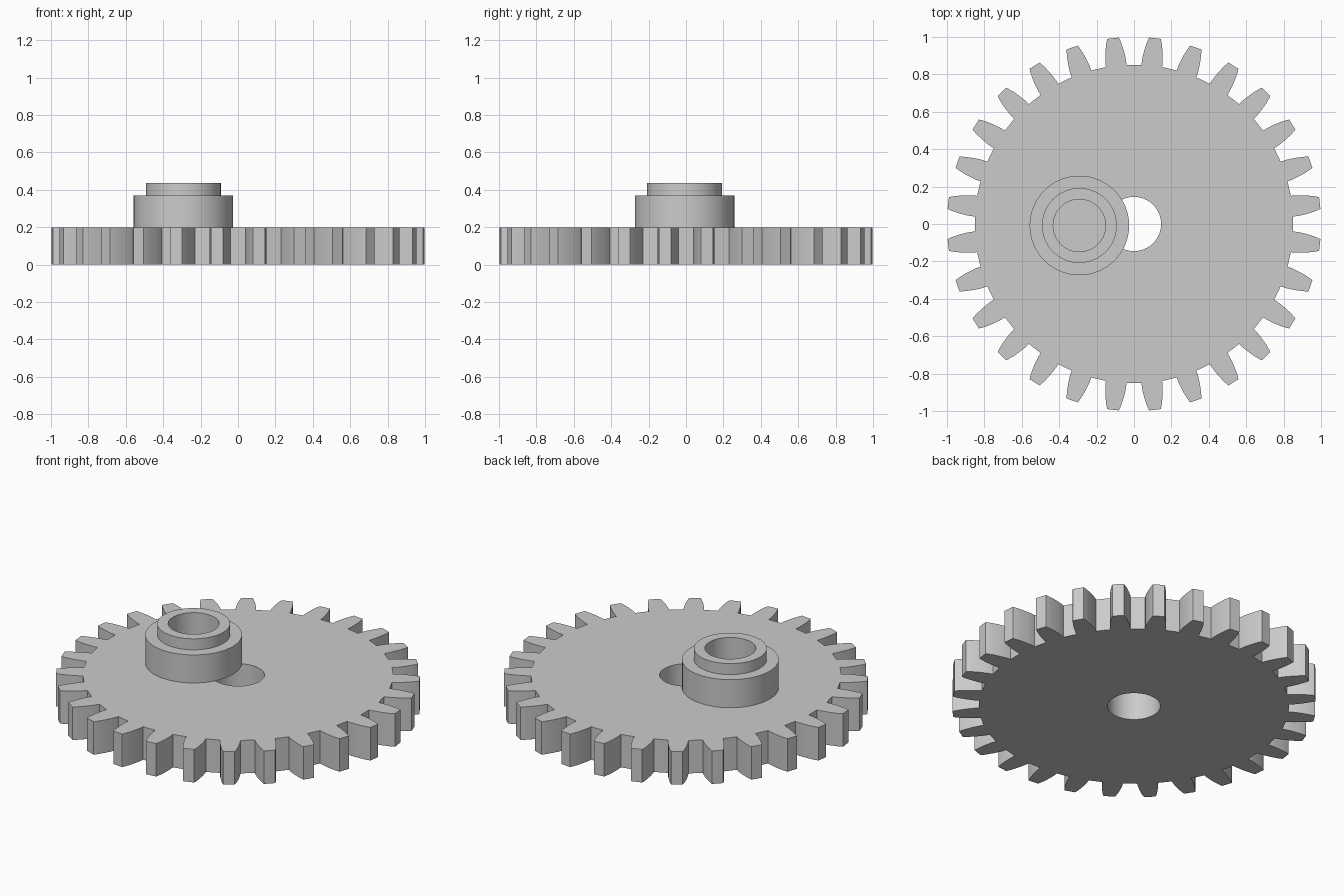
import bpy, bmesh, math

if "Cube" in bpy.data.objects:
    bpy.data.objects.remove(bpy.data.objects["Cube"])

TEETH = 28
THICK = 0.20
HOLE_R = 0.145
BOSS_X, BOSS_Y = -0.292, -0.008
# half profile of one tooth: (radius, half angle in degrees)
FLANK = [(0.852, 3.72), (0.875, 3.65), (0.90, 3.4), (0.93, 3.02),
         (0.96, 2.58), (0.985, 2.15), (1.0, 1.8)]

grey = bpy.data.materials.new("plain_grey")
grey.diffuse_color = (0.6, 0.6, 0.6, 1)
grey.use_nodes = True
grey.node_tree.nodes["Principled BSDF"].inputs["Base Color"].default_value = grey.diffuse_color


def finish(name, bm):
    bmesh.ops.recalc_face_normals(bm, faces=bm.faces)
    mesh = bpy.data.meshes.new(name)
    bm.to_mesh(mesh)
    bm.free()
    mesh.materials.append(grey)
    ob = bpy.data.objects.new(name, mesh)
    bpy.context.collection.objects.link(ob)
    bpy.ops.object.select_all(action='DESELECT')
    ob.select_set(True)
    bpy.context.view_layer.objects.active = ob
    bpy.ops.object.shade_smooth_by_angle(angle=math.radians(25))
    return ob


def polar(r, deg, z):
    a = math.radians(deg)
    return (r * math.cos(a), r * math.sin(a), z)


# gear wheel: flat plate with a centre hole, extruded upward
bm = bmesh.new()
step = 360 / TEETH
teeth, hole = [], []
for i in range(TEETH):
    mid = (i + 0.5) * step
    outline = [(r, mid - h) for r, h in FLANK] + [(r, mid + h) for r, h in reversed(FLANK)]
    teeth.append([bm.verts.new(polar(r, a, 0)) for r, a in outline])
    hole.append([bm.verts.new(polar(HOLE_R, mid + s * step / 4, 0)) for s in (-1, 1)])
for i in range(TEETH):
    j = (i + 1) % TEETH
    t, h = teeth[i], hole[i]
    bm.faces.new(t)                                        # tooth
    bm.faces.new([h[0], t[0], t[-1], h[1]])                # web under the tooth
    bm.faces.new([h[1], t[-1], teeth[j][0], hole[j][0]])   # web under the gap
ext = bmesh.ops.extrude_face_region(bm, geom=bm.faces[:], use_keep_orig=True)
bmesh.ops.translate(bm, vec=(0, 0, THICK),
                    verts=[v for v in ext["geom"] if isinstance(v, bmesh.types.BMVert)])
finish("gear_wheel", bm)

# stepped hollow boss: closed ring profile spun around its axis
PROFILE = [(0.14, 0.20), (0.266, 0.20), (0.266, 0.37), (0.20, 0.37), (0.20, 0.437), (0.14, 0.437)]
SEG = 64
bm = bmesh.new()
rings = []
for k in range(SEG):
    ring = []
    for r, z in PROFILE:
        x, y, z = polar(r, 360 * k / SEG, z)
        ring.append(bm.verts.new((x + BOSS_X, y + BOSS_Y, z)))
    rings.append(ring)
n = len(PROFILE)
for k in range(SEG):
    a, b = rings[k], rings[(k + 1) % SEG]
    for p in range(n):
        q = (p + 1) % n
        bm.faces.new([a[p], b[p], b[q], a[q]])
finish("stepped_boss", bm)
